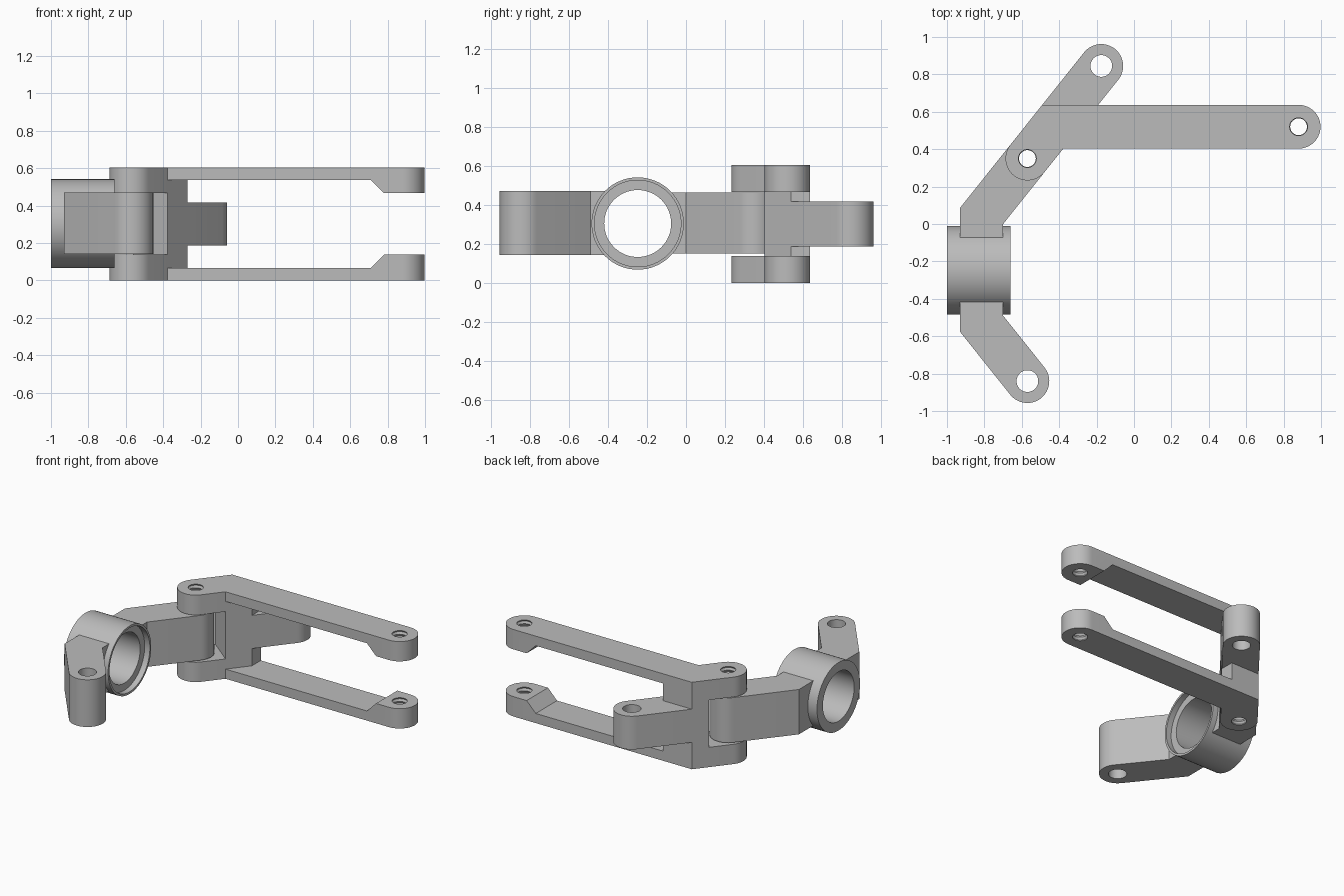
import bpy
import bmesh
from math import sin, cos, tau, pi, radians, atan2
from mathutils import Vector, Matrix

if "Cube" in bpy.data.objects:
    bpy.data.objects.remove(bpy.data.objects["Cube"])

grey = bpy.data.materials.new("plain grey")
grey.use_nodes = True
colour = (0.5, 0.5, 0.5, 1)
grey.diffuse_color = colour
grey.node_tree.nodes["Principled BSDF"].inputs["Base Color"].default_value = colour

R = 0.117                        # half width of every bar
HEIGHT = 0.605
MID = HEIGHT / 2
DIAG = Vector((0.624, 0.782))    # direction of the diagonal bar
PIVOT = Vector((-0.57, 0.35))
TIP = Vector((0.88, 0.52))
TONGUE_EYE = Vector((-0.175, 0.845))
STEER_EYE = Vector((-0.57, -0.84))


def finish(name, bm):
    bmesh.ops.recalc_face_normals(bm, faces=bm.faces[:])
    mesh = bpy.data.meshes.new(name)
    bm.to_mesh(mesh)
    bm.free()
    mesh.materials.append(grey)
    obj = bpy.data.objects.new(name, mesh)
    bpy.context.collection.objects.link(obj)
    return obj


def prism(name, outline, low, high, along_y=False):
    """Extrude a flat outline in z, or an x-z outline in y."""
    place = (lambda p, h: (p[0], h, p[1])) if along_y else (lambda p, h: (p[0], p[1], h))
    bm = bmesh.new()
    face = bm.faces.new([bm.verts.new(place(p, low)) for p in outline])
    top = bmesh.ops.extrude_face_region(bm, geom=[face])["geom"]
    shift = Vector(place((0, 0), high - low))
    bmesh.ops.translate(bm, vec=shift, verts=[v for v in top if isinstance(v, bmesh.types.BMVert)])
    return finish(name, bm)


def rod(name, centre, radius, length, along_x=False):
    bm = bmesh.new()
    turn = Matrix.Rotation(pi / 2, 4, "Y") if along_x else Matrix()
    bmesh.ops.create_cone(bm, cap_ends=True, segments=64, radius1=radius, radius2=radius,
                          depth=length, matrix=Matrix.Translation(centre) @ turn)
    return finish(name, bm)


def thread(name, centre, low, high, turns=5):
    """Ribbed cutter that leaves thread ridges inside a hole."""
    bm = bmesh.new()
    rings, n = [], 32
    for i in range(2 * turns + 1):
        z = low + (high - low) * i / (2 * turns)
        r = 0.045 if i % 2 == 0 else 0.053
        rings.append([bm.verts.new((centre.x + r * cos(tau * k / n), centre.y + r * sin(tau * k / n), z))
                      for k in range(n)])
    for a, b in zip(rings, rings[1:]):
        for k in range(n):
            bm.faces.new((a[k], a[(k + 1) % n], b[(k + 1) % n], b[k]))
    bm.faces.new(rings[0])
    bm.faces.new(rings[-1])
    return finish(name, bm)


def combine(obj, other, operation):
    mod = obj.modifiers.new("combine", "BOOLEAN")
    mod.operation, mod.solver, mod.object = operation, "EXACT", other
    bpy.context.view_layer.objects.active = obj
    bpy.ops.object.modifier_apply(modifier=mod.name)
    bpy.data.objects.remove(other)


def arc(centre, direction, n=24):
    """Half circle bulging towards direction, counter-clockwise."""
    a = atan2(direction[1], direction[0]) - pi / 2
    return [(centre.x + R * cos(a + pi * k / n), centre.y + R * sin(a + pi * k / n)) for k in range(n + 1)]


def on_diag(t, side):
    """Point t along the diagonal bar; side +1 is its left edge."""
    return PIVOT + DIAG * t + Vector((-DIAG.y, DIAG.x)) * R * side


def t_at_y(y, side):
    return (y - on_diag(0, side).y) / DIAG.y


# Fork: one outline for both levels, hollowed between them
arm_low, arm_high = TIP.y - R, TIP.y + R
inner_t = t_at_y(arm_low, -1)
inner, outer = on_diag(inner_t, -1), on_diag(t_at_y(arm_high, 1), 1)
fork = prism("fork", arc(PIVOT, -DIAG) + [inner] + arc(TIP, (1, 0)) + [outer], 0, HEIGHT)
thin, thick = 0.067, 0.138
gap = [(inner.x, thin), (0.71, thin), (0.78, thick), (1.1, thick)]
gap += [(x, HEIGHT - z) for x, z in reversed(gap)]
combine(fork, prism("arm_gap", gap, 0.2, 0.8, True), "DIFFERENCE")
slot = [on_diag(-0.3, 1.3), on_diag(-0.3, -1.3), on_diag(inner_t, -1.3), on_diag(inner_t, 1.3)]
combine(fork, prism("knuckle_slot", slot, thick, HEIGHT - thick), "DIFFERENCE")

# Web joining both levels, and the tongue behind it
web_x = -0.27
web_t = (web_x - on_diag(0, -1).x) / DIAG.x
web = [inner, on_diag(web_t, -1), (web_x, arm_high), outer, on_diag(inner_t, 1)]
combine(fork, prism("web", web, 0.03, HEIGHT - 0.03), "UNION")
tongue = [on_diag(0.24, 1), on_diag(0.24, -1)] + arc(TONGUE_EYE, DIAG)
combine(fork, prism("tongue", tongue, 0.187, 0.418), "UNION")
combine(fork, rod("tongue_hole", (*TONGUE_EYE, MID), 0.058, 0.5), "DIFFERENCE")
for centre in (PIVOT, TIP):
    for low in (-0.005, HEIGHT - thick - 0.005):
        combine(fork, thread("thread", centre, low, low + thick + 0.01), "DIFFERENCE")

# Knuckle: ring hub with two bent arms
hub_y, left, right = -0.248, -0.93, -0.70
knuckle = rod("knuckle", (-0.83, hub_y, MID + 0.002), 0.237, 0.34, True)


def bent_arm(name, eye, sign, half):
    d = Vector((DIAG.x, DIAG.y * sign))
    root = hub_y + 0.14 * sign

    def edge_y(x, side):
        e = eye + Vector((-DIAG.y, DIAG.x * sign)) * R * side
        return e.y + (x - e.x) * d.y / d.x

    ends = arc(eye, d)
    if sign < 0:
        ends.reverse()
    outline = [(left, root), (right, root), (right, edge_y(right, -1))] + ends + [(left, edge_y(left, 1))]
    combine(knuckle, prism(name, outline, MID + 0.004 - half, MID + 0.004 + half), "UNION")
    combine(knuckle, rod("eye_hole", (*eye, MID), 0.058, 0.6), "DIFFERENCE")


bent_arm("pivot_arm", PIVOT, 1, 0.156)
bent_arm("steering_arm", STEER_EYE, -1, 0.164)
combine(knuckle, rod("bore", (-0.83, hub_y, MID + 0.002), 0.172, 0.6, True), "DIFFERENCE")
combine(knuckle, rod("counterbore", (-0.60, hub_y, MID + 0.002), 0.222, 0.2, True), "DIFFERENCE")

# Smooth the round faces, keep the edges sharp
for obj in (fork, knuckle):
    bpy.ops.object.select_all(action="DESELECT")
    obj.select_set(True)
    bpy.context.view_layer.objects.active = obj
    bpy.ops.object.shade_smooth_by_angle(angle=radians(30))
